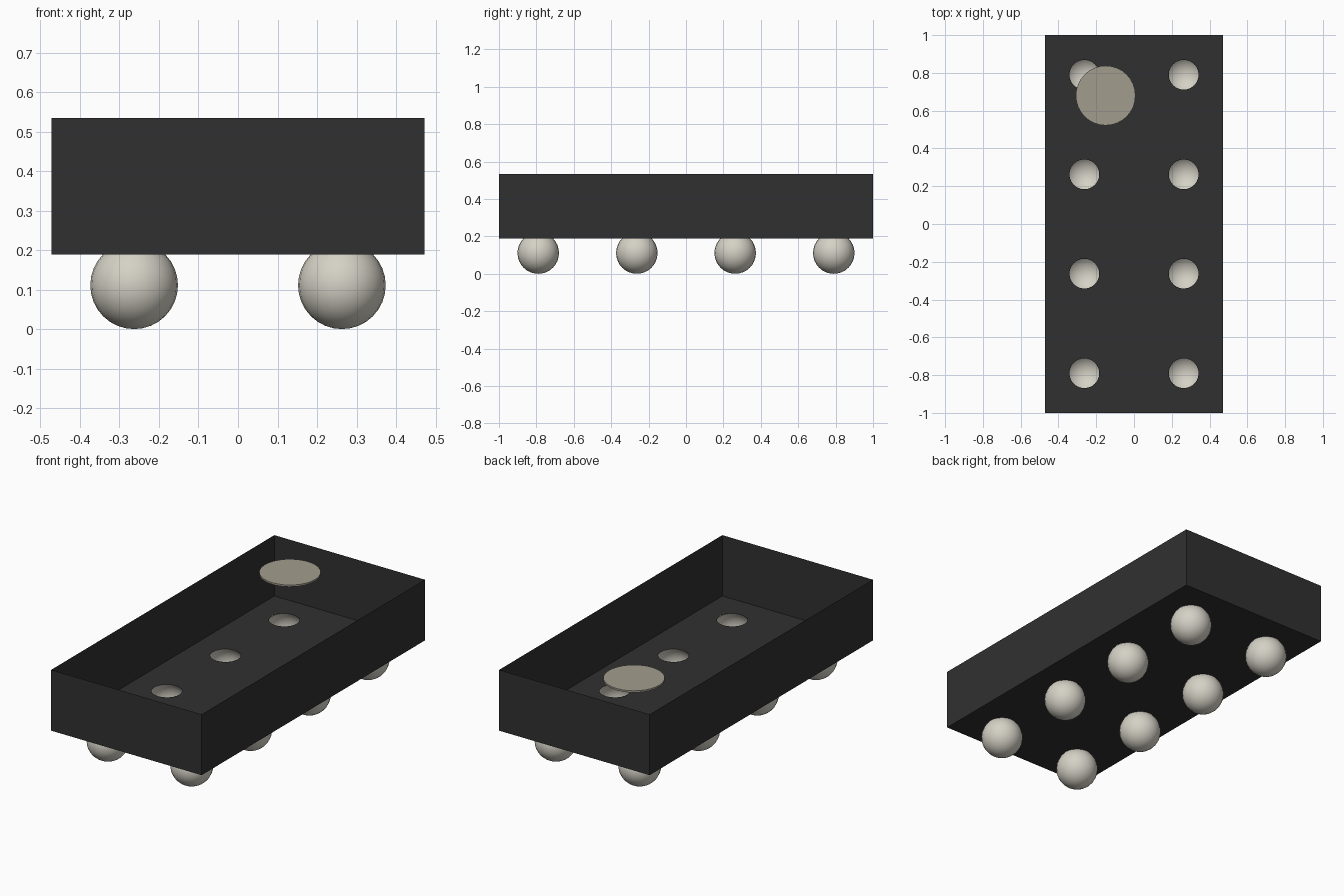
import bpy, bmesh, math
from mathutils import Matrix, Vector

if "Cube" in bpy.data.objects:
    bpy.data.objects.remove(bpy.data.objects["Cube"])

HALF_X, HALF_Y = 0.472, 1.0
FLOOR, RIM = 0.189, 0.534
BALL_R, SEGMENTS = 0.111, 24
HOLE_R = math.sqrt(BALL_R ** 2 - (FLOOR - BALL_R) ** 2)
SPOTS = [(x, y) for x in (-0.263, 0.263) for y in (-0.79, -0.263, 0.263, 0.79)]


def material(name, rgb):
    m = bpy.data.materials.new(name)
    m.use_nodes = True
    m.diffuse_color = (*rgb, 1)
    m.node_tree.nodes["Principled BSDF"].inputs["Base Color"].default_value = (*rgb, 1)
    return m


def add_object(name, bm, mat, location=(0, 0, 0), smooth=False):
    mesh = bpy.data.meshes.new(name)
    bm.to_mesh(mesh)
    bm.free()
    mesh.materials.append(mat)
    if smooth:
        for p in mesh.polygons:
            p.use_smooth = True
    ob = bpy.data.objects.new(name, mesh)
    ob.location = location
    bpy.context.collection.objects.link(ob)
    return ob


charcoal = material("charcoal", (0.030, 0.030, 0.030))
ivory = material("warm_white", (0.66, 0.64, 0.56))
taupe = material("taupe", (0.36, 0.335, 0.27))

# Tray floor: a sheet with a round opening above every ball
bm = bmesh.new()
corners = [bm.verts.new((sx * HALF_X, sy * HALF_Y, FLOOR))
           for sx, sy in ((-1, -1), (1, -1), (1, 1), (-1, 1))]
border = [bm.edges.new((corners[i], corners[(i + 1) % 4])) for i in range(4)]
outline = list(border)
for x, y in SPOTS:
    ring = bmesh.ops.create_circle(bm, segments=SEGMENTS, radius=HOLE_R,
                                   matrix=Matrix.Translation((x, y, FLOOR)))["verts"]
    outline += list({e for v in ring for e in v.link_edges})
bmesh.ops.triangle_fill(bm, use_beauty=True, use_dissolve=False,
                        edges=outline, normal=Vector((0, 0, 1)))

# Tray walls: raise the border as thin sheets, open at the top
walls = bmesh.ops.extrude_edge_only(bm, edges=border)["geom"]
bmesh.ops.translate(bm, vec=(0, 0, RIM - FLOOR),
                    verts=[g for g in walls if isinstance(g, bmesh.types.BMVert)])
add_object("tray", bm, charcoal)

# Hollow ball feet, cut open level with the tray floor
for i, (x, y) in enumerate(SPOTS):
    bm = bmesh.new()
    bmesh.ops.create_uvsphere(bm, u_segments=SEGMENTS, v_segments=16, radius=BALL_R)
    bmesh.ops.bisect_plane(bm, geom=bm.verts[:] + bm.edges[:] + bm.faces[:],
                           plane_co=(0, 0, FLOOR - BALL_R), plane_no=(0, 0, 1),
                           clear_outer=True)
    add_object(f"ball_foot_{i + 1}", bm, ivory, (x, y, BALL_R), smooth=True)

# Thin round disc level with the rim
bm = bmesh.new()
bmesh.ops.create_cone(bm, cap_ends=True, segments=32, radius1=0.158, radius2=0.158, depth=0.01)
add_object("disc", bm, taupe, (-0.15, 0.68, RIM - 0.006))
